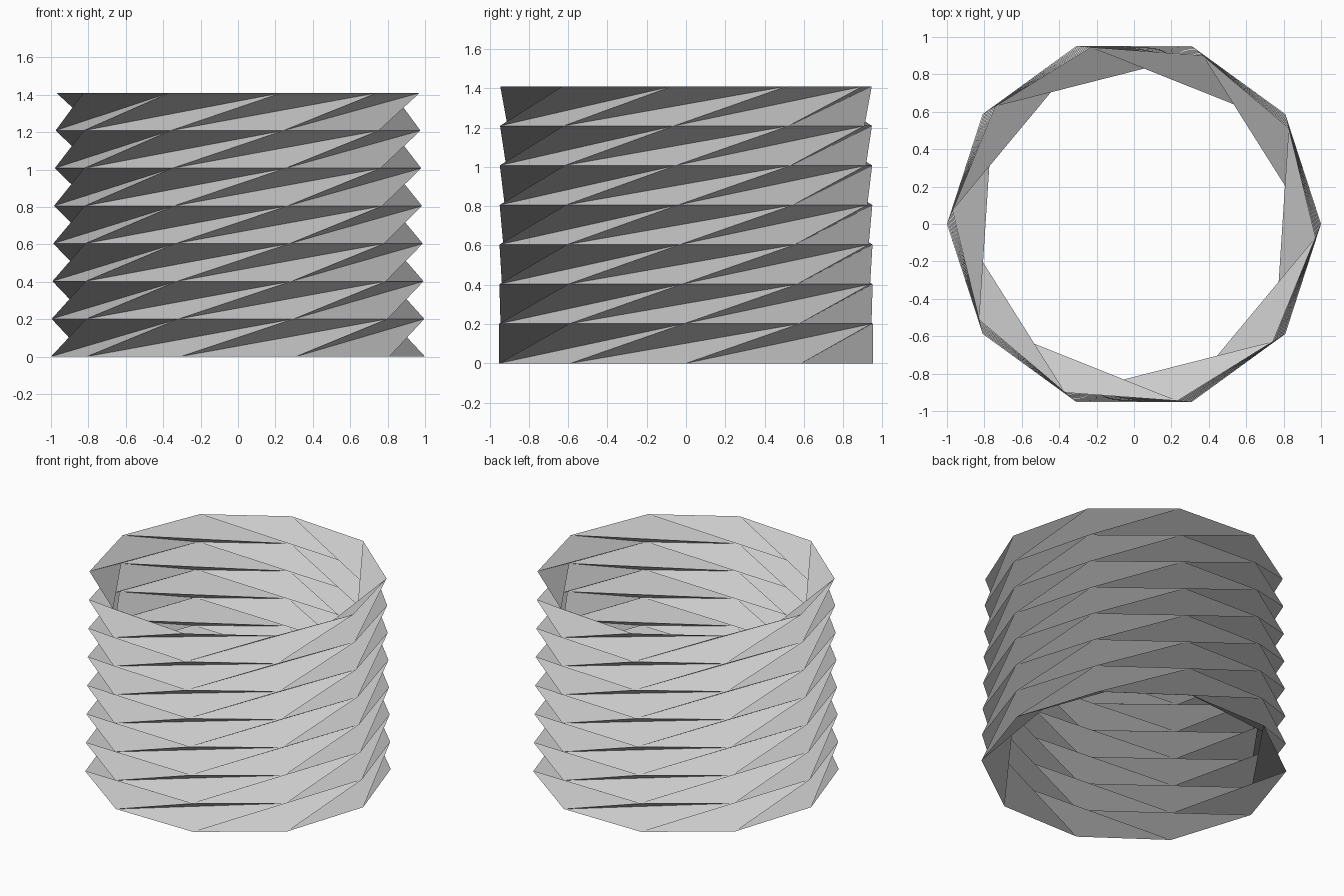
import bpy
import bmesh
from math import cos, sin, radians

cube = bpy.data.objects.get("Cube")
if cube:
    bpy.data.objects.remove(cube, do_unlink=True)

SIDES, LAYERS = 10, 7
LAYER_HEIGHT = 1.41 / LAYERS
DRIFT = radians(-0.6)       # small extra turn of each ring
SHRINK = 0.0038             # radius lost per ring

# Paper colour
paper = bpy.data.materials.new("light grey paper")
paper.use_nodes = True
colour = (0.6, 0.6, 0.6, 1)
paper.diffuse_color = colour
paper.node_tree.nodes["Principled BSDF"].inputs["Base Color"].default_value = colour

bm = bmesh.new()


def ring(level):
    """Ten corners of one fold line."""
    r = 1 - SHRINK * level
    angles = [radians(360 / SIDES) * i + DRIFT * level for i in range(SIDES)]
    return [bm.verts.new((r * cos(a), r * sin(a), LAYER_HEIGHT * level)) for a in angles]


# Twisted bellows: each ring joins the next with corners shifted two steps
rings = [ring(level) for level in range(LAYERS + 1)]
for low, high in zip(rings, rings[1:]):
    for i in range(SIDES):
        a, b = low[i], low[(i + 1) % SIDES]
        c, d = high[(i + 2) % SIDES], high[(i + 3) % SIDES]
        bm.faces.new((a, b, c))
        bm.faces.new((b, d, c))

mesh = bpy.data.meshes.new("folded_tube")
bm.to_mesh(mesh)
bm.free()
mesh.materials.append(paper)
tube = bpy.data.objects.new("folded_tube", mesh)
bpy.context.collection.objects.link(tube)
